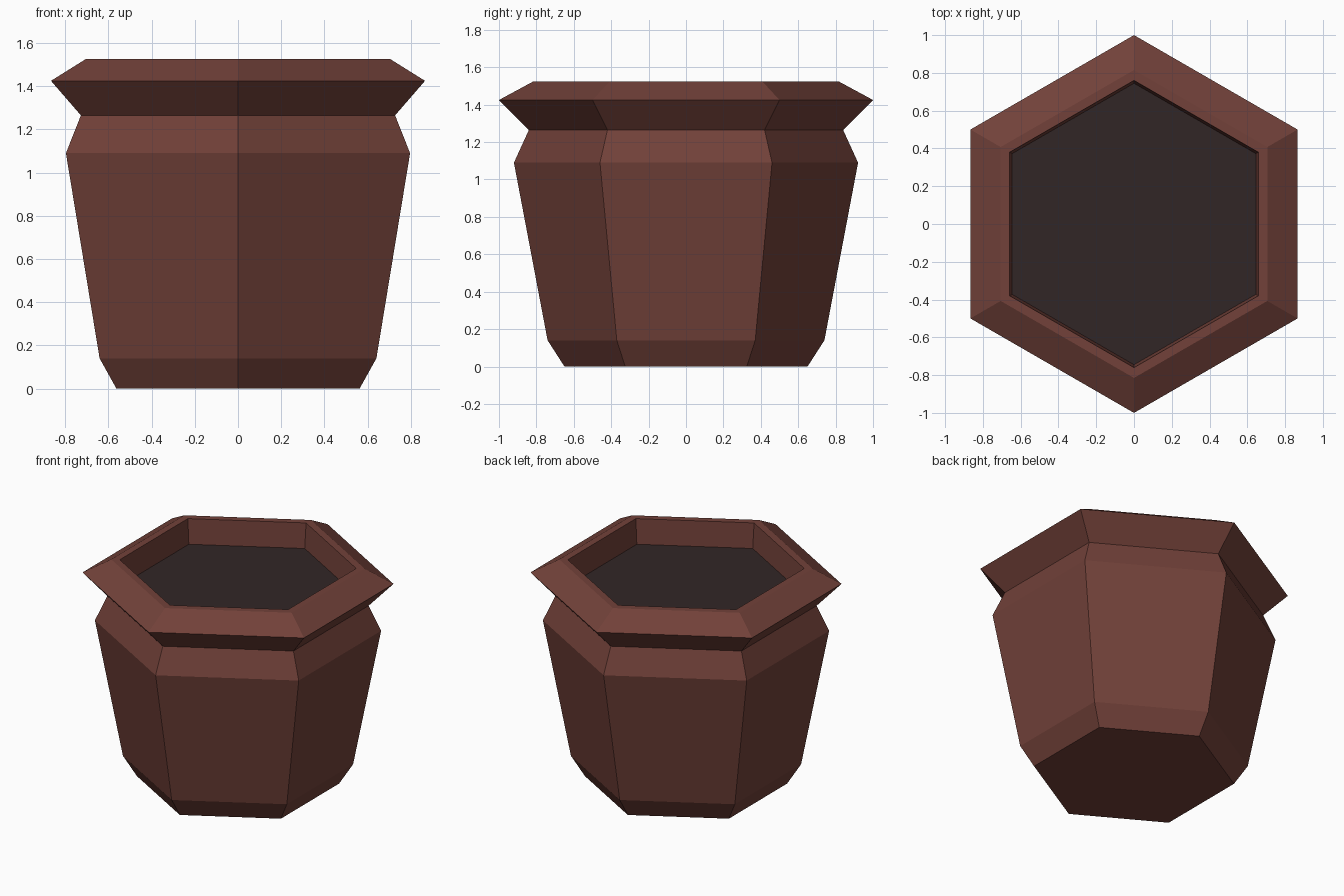
import bpy
import bmesh
from math import cos, sin, pi

SIDES = 6

cube = bpy.data.objects.get("Cube")
if cube:
    bpy.data.objects.remove(cube, do_unlink=True)


def make_material(name, color):
    mat = bpy.data.materials.new(name)
    mat.use_nodes = True
    mat.diffuse_color = color
    mat.node_tree.nodes["Principled BSDF"].inputs["Base Color"].default_value = color
    return mat


def ring(bm, radius, z):
    # Corners point to the front and back
    angles = [pi / 2 + 2 * pi * i / SIDES for i in range(SIDES)]
    return [bm.verts.new((radius * cos(a), radius * sin(a), z)) for a in angles]


def finish(bm, name, mat):
    mesh = bpy.data.meshes.new(name)
    bm.to_mesh(mesh)
    bm.free()
    mesh.materials.append(mat)
    obj = bpy.data.objects.new(name, mesh)
    bpy.context.collection.objects.link(obj)
    return obj


clay = make_material("dark terracotta", (0.168, 0.053, 0.041, 1))
earth = make_material("dark soil", (0.031, 0.019, 0.019, 1))

# Pot: outer wall, flared rim and inner wall as (corner radius, height)
profile = [(0.65, 0), (0.74, 0.14), (0.92, 1.09), (0.84, 1.265), (1.0, 1.425),
           (0.815, 1.525), (0.76, 1.525), (0.745, 1.35)]
bm = bmesh.new()
rings = [ring(bm, r, z) for r, z in profile]
for low, high in zip(rings, rings[1:]):
    for i in range(SIDES):
        j = (i + 1) % SIDES
        bm.faces.new((low[i], low[j], high[j], high[i]))
bm.faces.new(reversed(rings[0]))
finish(bm, "pot", clay)

# Soil filling the pot
bm = bmesh.new()
bm.faces.new(ring(bm, 0.745, 1.35))
finish(bm, "soil", earth)
